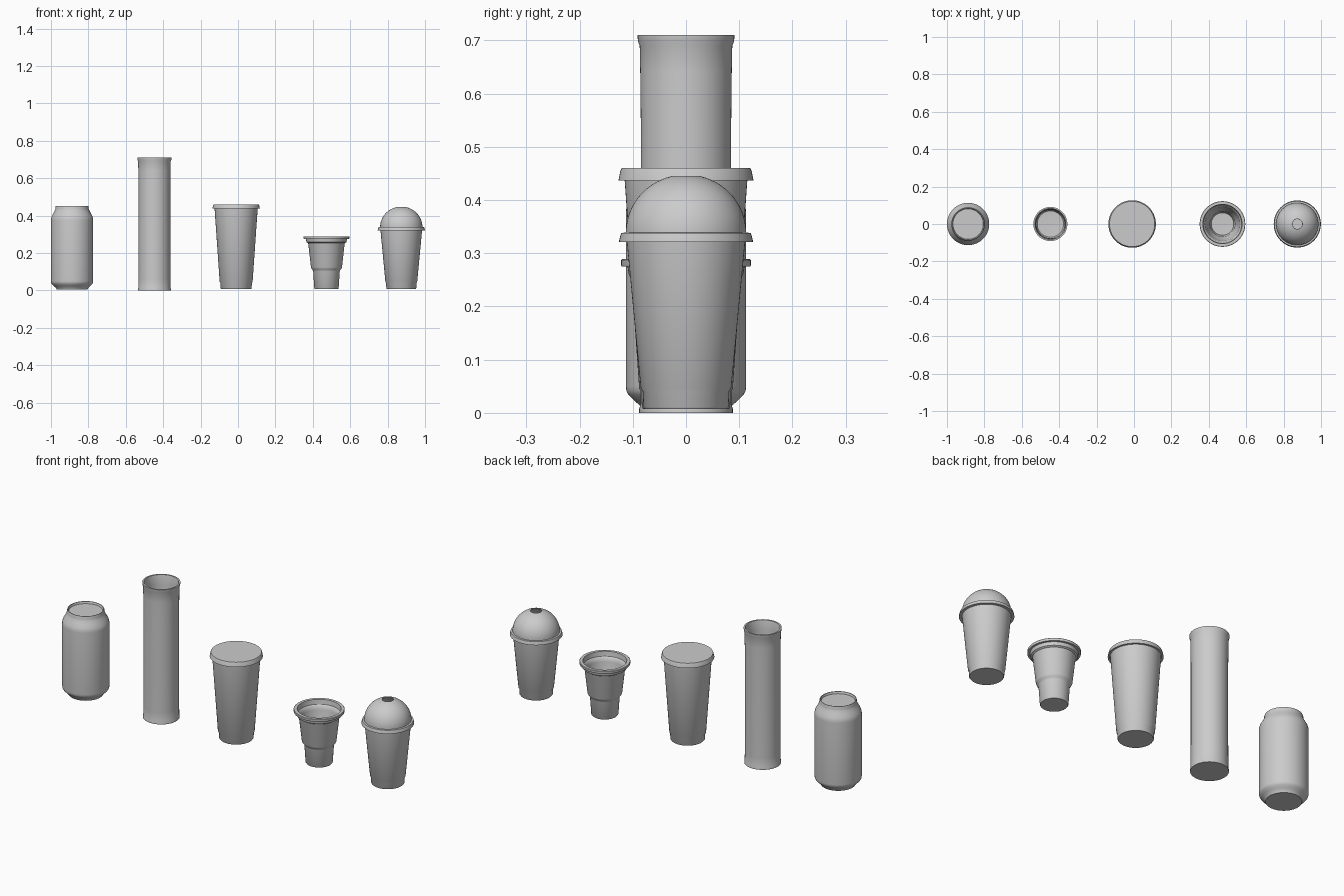
import bpy, bmesh, math

SEG = 64

def lathe(name, x, profile):
    """Revolve an (r, z) profile about the vertical axis at x; r = 0 becomes a pole."""
    bm = bmesh.new()
    rings = []
    for r, z in profile:
        n = 1 if r == 0 else SEG
        rings.append([bm.verts.new((r * math.cos(2 * math.pi * i / SEG),
                                    r * math.sin(2 * math.pi * i / SEG), z)) for i in range(n)])
    for a, b in zip(rings, rings[1:]):
        for i in range(SEG):
            j = (i + 1) % SEG
            quad = [a[i % len(a)], a[j % len(a)], b[j % len(b)], b[i % len(b)]]
            bm.faces.new(list(dict.fromkeys(quad)))
    bmesh.ops.recalc_face_normals(bm, faces=bm.faces)
    me = bpy.data.meshes.new(name)
    bm.to_mesh(me)
    bm.free()
    ob = bpy.data.objects.new(name, me)
    bpy.context.collection.objects.link(ob)
    ob.location.x = x
    bpy.ops.object.select_all(action='DESELECT')
    ob.select_set(True)
    bpy.context.view_layer.objects.active = ob
    bpy.ops.object.shade_smooth_by_angle(angle=math.radians(35))
    return ob

def arc(r, h, z0, a0, a1, n):
    """Elliptical quarter points from angle a0 to a1 (degrees)."""
    pts = []
    for i in range(n + 1):
        a = math.radians(a0 + (a1 - a0) * i / n)
        pts.append((r * math.cos(a), z0 + h * math.sin(a)))
    return pts

# Drinks can with recessed top
lathe("drinks_can", -0.887, [
    (0, 0.005), (0.083, 0.005), (0.087, 0.014), (0.097, 0.023), (0.108, 0.034),
    (0.112, 0.041), (0.113, 0.05), (0.113, 0.375), (0.112, 0.386), (0.108, 0.398),
    (0.099, 0.414), (0.092, 0.428), (0.089, 0.436), (0.089, 0.446), (0.087, 0.451),
    (0.084, 0.451), (0.081, 0.44), (0, 0.44)])

# Tall open tube with flared ends
lathe("tall_tube", -0.447, [
    (0, 0), (0.088, 0), (0.088, 0.008), (0.086, 0.014), (0.0855, 0.06), (0.085, 0.2),
    (0.085, 0.55), (0.086, 0.64), (0.087, 0.69), (0.0905, 0.699), (0.091, 0.71),
    (0.083, 0.71), (0.079, 0.69), (0.076, 0.66), (0.076, 0.03), (0.07, 0.02), (0, 0.015)])

def tapered_cup(name, x, r0, r1, top):
    """Hollow paper cup with a recessed band near the base."""
    lathe(name, x, [
        (0, 0.007), (r0 - 0.003, 0.007), (r0, 0.011), (r0 + 0.001, 0.04),
        (r0 + 0.005, 0.046), (r1, top), (r1 - 0.006, top),
        (r0 - 0.003, 0.046), (r0 - 0.005, 0.02), (0, 0.017)])

# Lidded cup
tapered_cup("lidded_cup", -0.01, 0.083, 0.116, 0.448)
lathe("flat_lid", -0.01, [
    (0, 0.46), (0.121, 0.46), (0.123, 0.456), (0.127, 0.437),
    (0.117, 0.437), (0.117, 0.45), (0, 0.45)])

# Small stepped open cup with a wide lip
lathe("stepped_cup", 0.473, [
    (0, 0.007), (0.062, 0.007), (0.065, 0.011), (0.071, 0.102), (0.074, 0.109),
    (0.080, 0.116), (0.083, 0.123), (0.097, 0.248), (0.099, 0.253), (0.107, 0.258),
    (0.110, 0.275), (0.121, 0.275), (0.122, 0.278), (0.122, 0.287), (0.120, 0.289),
    (0.105, 0.289), (0.102, 0.264), (0.094, 0.256), (0.091, 0.24), (0.078, 0.125),
    (0.067, 0.106), (0.060, 0.02), (0, 0.016)])

# Dome-lidded cup: the dome has a straw hole
tapered_cup("dome_cup", 0.873, 0.080, 0.112, 0.33)
hole_angle = math.degrees(math.acos(0.027 / 0.113))
lathe("dome_lid", 0.873,
      [(0.112, 0.321), (0.126, 0.321), (0.1255, 0.325), (0.122, 0.338), (0.113, 0.339)]
      + arc(0.113, 0.109, 0.339, 4, hole_angle, 14)
      + arc(0.109, 0.105, 0.339, hole_angle, 4, 14)
      + [(0.109, 0.335), (0.112, 0.321)])
